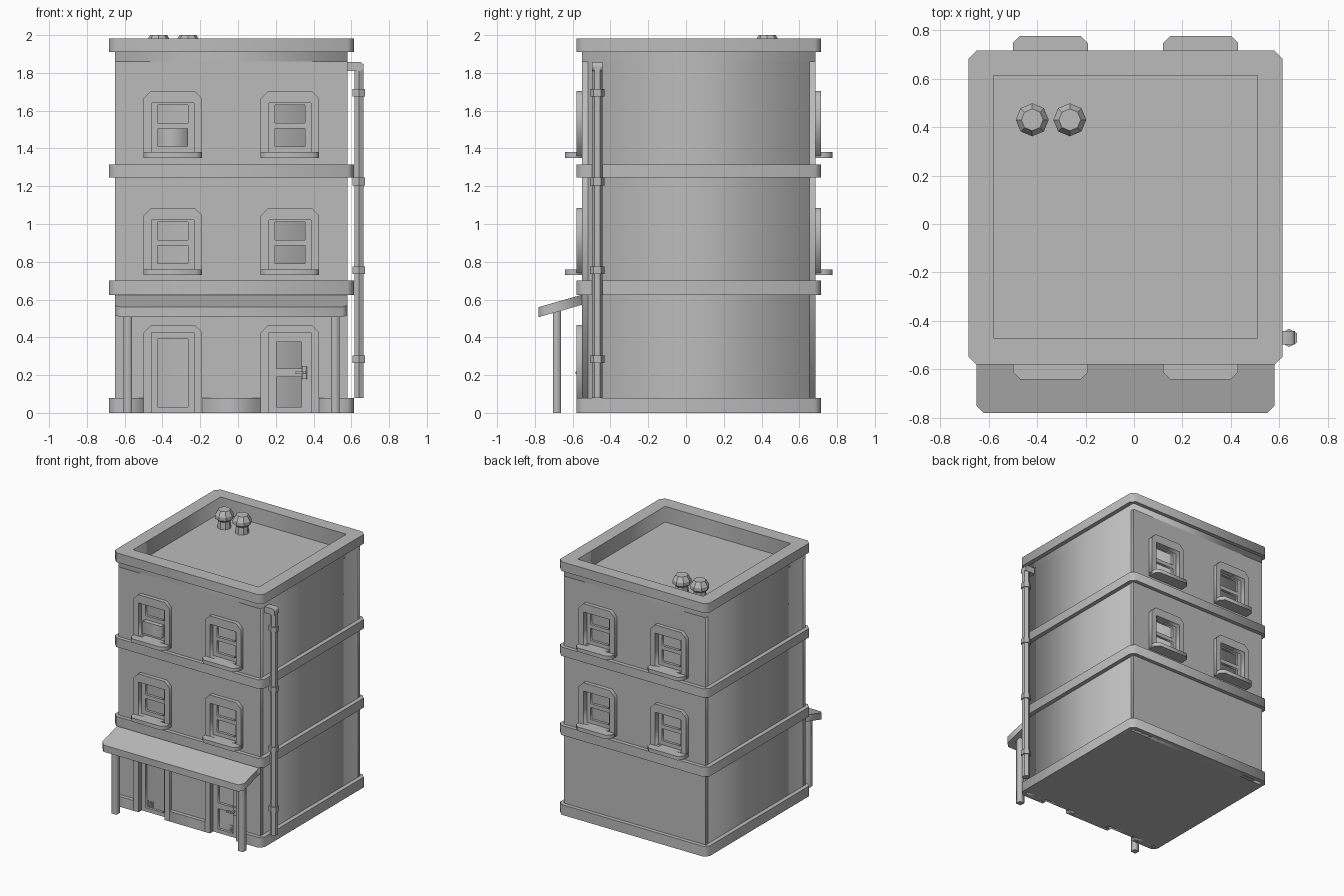
import bpy, bmesh, math

if "Cube" in bpy.data.objects:
    bpy.data.objects.remove(bpy.data.objects["Cube"])

grey = bpy.data.materials.new("plain grey")
grey.diffuse_color = (0.5, 0.5, 0.5, 1)
grey.use_nodes = True
grey.node_tree.nodes["Principled BSDF"].inputs["Base Color"].default_value = grey.diffuse_color

CY = 0.0675                      # centre of the building in y
X0, X1, Y0, Y1 = -0.65, 0.58, -0.55, 0.685
WALL, FACE, CORE, SASH, SILL = 0.6175, 0.6475, 0.5875, 0.607, 0.709   # distances from CY
BAYS = (-0.345, 0.275)           # window and door centre lines
FLOORS = (0.73, 1.35)            # sill heights


def finish(name, bm):
    me = bpy.data.meshes.new(name)
    bmesh.ops.recalc_face_normals(bm, faces=bm.faces[:])
    bm.to_mesh(me)
    bm.free()
    me.materials.append(grey)
    ob = bpy.data.objects.new(name, me)
    bpy.context.collection.objects.link(ob)
    return ob


def plate(name, loops, axis, a, b):
    """Extrude an outline (first loop) with holes (other loops) from a to b along axis."""
    cu = bpy.data.curves.new(name, 'CURVE')
    cu.dimensions, cu.fill_mode, cu.extrude = '2D', 'BOTH', 0.5
    for loop in loops:
        sp = cu.splines.new('POLY')
        sp.points.add(len(loop) - 1)
        for p, (u, v) in zip(sp.points, loop):
            p.co = (u, v, 0, 1)
        sp.use_cyclic_u = True
    tmp = bpy.data.objects.new("tmp", cu)
    bpy.context.collection.objects.link(tmp)
    dg = bpy.context.evaluated_depsgraph_get()
    me = bpy.data.meshes.new_from_object(tmp.evaluated_get(dg))
    bm = bmesh.new()
    bm.from_mesh(me)
    bpy.data.objects.remove(tmp)
    bpy.data.curves.remove(cu)
    bpy.data.meshes.remove(me)
    bmesh.ops.remove_doubles(bm, verts=bm.verts[:], dist=1e-4)
    for v in bm.verts:
        u, w, t = v.co
        d = a + (b - a) * (t + 0.5)
        v.co = (u, w, d) if axis == 'z' else (u, d, w)
    return finish(name, bm)


def rect(x0, x1, y0, y1):
    return [(x0, y0), (x1, y0), (x1, y1), (x0, y1)]


def cut(x0, x1, y0, y1, c, front=True):
    """Rectangle with chamfered upper corners, and lower ones too if front is set."""
    low = [(x0, y0 + c), (x0 + c, y0), (x1 - c, y0), (x1, y0 + c)] if front else [(x0, y0), (x1, y0)]
    return low + [(x1, y1 - c), (x1 - c, y1), (x0 + c, y1), (x0, y1 - c)]


def box(name, x0, x1, y0, y1, z0, z1):
    return plate(name, [rect(x0, x1, y0, y1)], 'z', z0, z1)


def lathe(name, profile, x, y, sides, turn=0.0):
    """Stack of rings (radius, z) with closed ends."""
    bm = bmesh.new()
    rings = [[bm.verts.new((x + r * math.cos(turn + 2 * math.pi * i / sides),
                            y + r * math.sin(turn + 2 * math.pi * i / sides), z))
              for i in range(sides)] for r, z in profile]
    for lo, hi in zip(rings, rings[1:]):
        for i in range(sides):
            j = (i + 1) % sides
            bm.faces.new((lo[i], lo[j], hi[j], hi[i]))
    bm.faces.new(rings[0])
    bm.faces.new(rings[-1])
    return finish(name, bm)


# walls: a solid core with front and back skins that hold the openings
box("wall_core", X0, X1, CY - CORE, CY + CORE, 0, 1.86)
openings = [rect(c - 0.112, c + 0.112, z + 0.03, z + 0.29) for c in BAYS for z in FLOORS]
front = [(X0, 0)]
for c in BAYS:
    front += [(c - 0.112, 0), (c - 0.112, 0.425), (c + 0.112, 0.425), (c + 0.112, 0)]
front += [(X1, 0), (X1, 1.86), (X0, 1.86)]
plate("front_wall", [front] + openings, 'y', CY - WALL, CY - CORE)
plate("back_wall", [rect(X0, X1, 0, 1.86)] + openings, 'y', CY + CORE, CY + WALL)

# parapet and horizontal bands
well = rect(-0.58, 0.51, -0.47, 0.613)
plate("parapet_wall", [rect(X0, X1, Y0, Y1), well], 'z', 1.86, 1.91)
T = 0.033
band = (X0 - T, X1 + T, Y0 - T + 0.003, Y1 + T - 0.003, 0.033)
plate("roof_band", [cut(*band), well], 'z', 1.91, 1.983)
plate("upper_band", [cut(*band)], 'z', 1.245, 1.315)
plate("lower_band", [cut(*band)], 'z', 0.625, 0.70)

# base band, notched for the two doorways
ring = cut(*band)
base = ring[:2]
for c in BAYS:
    base += [(c - 0.155, ring[1][1]), (c - 0.155, CY - CORE),
             (c + 0.155, CY - CORE), (c + 0.155, ring[1][1])]
plate("base_band", [base + ring[2:]], 'z', 0, 0.08)

# windows, front and back
for side, s in (("front", -1), ("back", 1)):
    for c in BAYS:
        for z in FLOORS:
            hole = rect(c - 0.112, c + 0.112, z + 0.03, z + 0.29)
            plate(side + "_window_frame",
                  [cut(c - 0.155, c + 0.155, z + 0.01, z + 0.355, 0.04, False), hole],
                  'y', CY + s * WALL, CY + s * FACE)
            plate(side + "_window_sash",
                  [hole, rect(c - 0.08, c + 0.08, z + 0.06, z + 0.155),
                   rect(c - 0.08, c + 0.08, z + 0.185, z + 0.28)],
                  'y', CY + s * CORE, CY + s * SASH)
            sill = cut(c - 0.155, c + 0.155, WALL, SILL, 0.03, False)
            plate(side + "_window_sill", [[(x, CY + s * d) for x, d in sill]], 'z', z, z + 0.03)

# box standing in the lower pane of one window
box("window_unit", -0.425, -0.265, -0.575, -0.52, 1.41, 1.505)

# doors
panes = ([rect(-0.425, -0.265, 0.03, 0.39)],
         [rect(0.205, 0.335, 0.03, 0.19), rect(0.205, 0.335, 0.235, 0.375)])
for c, holes in zip(BAYS, panes):
    arch = cut(c - 0.155, c + 0.155, 0, 0.465, 0.04, False)
    surround = [(c - 0.155, 0), (c - 0.112, 0), (c - 0.112, 0.425),
                (c + 0.112, 0.425), (c + 0.112, 0)] + arch[1:]
    plate("door_frame", [surround], 'y', CY - WALL, CY - FACE)
    plate("door_leaf", [rect(c - 0.112, c + 0.112, 0, 0.425)] + holes, 'y', CY - CORE, CY - SASH)
box("door_handle_plate", 0.34, 0.365, -0.55, -0.535, 0.18, 0.245)
box("door_handle_stem", 0.345, 0.36, -0.585, -0.54, 0.205, 0.22)
box("door_handle_lever", 0.305, 0.36, -0.585, -0.573, 0.205, 0.22)

# sloping porch roof on two posts
roof = plate("porch_roof", [[(X0, -0.75), (X0 + 0.03, -0.78), (X1 - 0.03, -0.78),
                             (X1, -0.75), (X1, Y0), (X0, Y0)]], 'z', 0.507, 0.56)
for v in roof.data.vertices:
    v.co.z += 0.285 * (v.co.y + 0.78)
for x in (-0.583, 0.515):
    box("porch_post", x - 0.022, x + 0.022, -0.705, -0.663, 0, 0.545)

# drainpipe with collars
PX, PY = 0.64, -0.47
lathe("drainpipe", [(0.028, 0.08), (0.028, 1.83)], PX, PY, 6, math.pi / 6)
for z in (0.283, 0.755, 1.225, 1.695):
    lathe("pipe_collar", [(0.038, z - 0.02), (0.038, z + 0.02)], PX, PY, 6, math.pi / 6)
plate("pipe_elbow", [[(0.57, 1.81), (0.664, 1.81), (0.664, 1.845), (0.65, 1.858), (0.57, 1.858)]],
      'y', PY - 0.028, PY + 0.028)

# chimney pots
for x in (-0.42, -0.265):
    lathe("chimney_pot", [(0.05, 1.86), (0.045, 1.915), (0.068, 1.935), (0.068, 1.962), (0.045, 2.0)],
          x, 0.43, 8)
